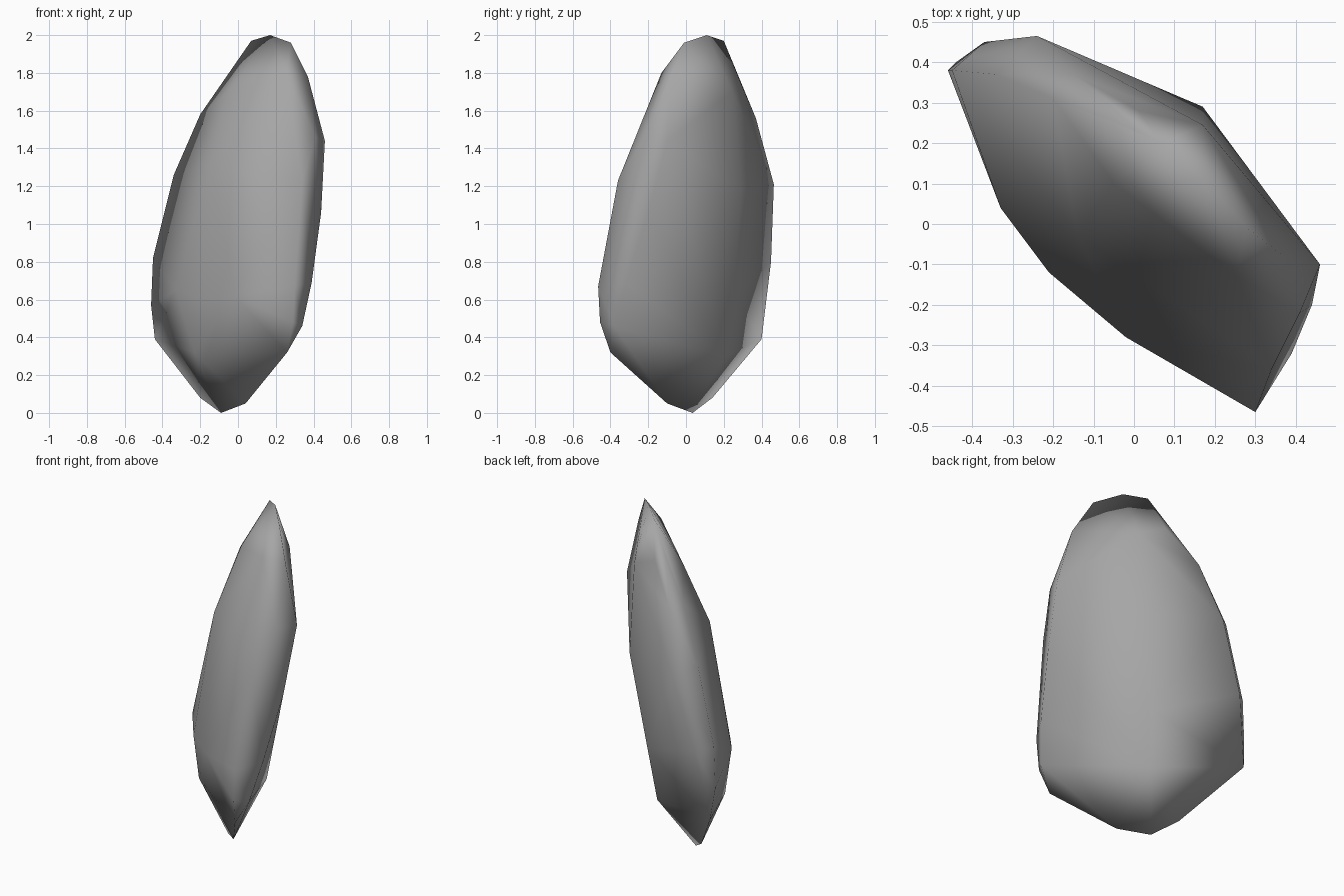
import bpy
import bmesh

cube = bpy.data.objects.get("Cube")
if cube:
    bpy.data.objects.remove(cube, do_unlink=True)

# Plain grey stone
stone = bpy.data.materials.new("grey_stone")
stone.use_nodes = True
grey = (0.38, 0.38, 0.38, 1)
stone.diffuse_color = grey
bsdf = stone.node_tree.nodes["Principled BSDF"]
bsdf.inputs["Base Color"].default_value = grey
bsdf.inputs["Roughness"].default_value = 0.9

# Narrow rim, from the tip down each side to the foot
rim_left = [(.17, .11, 2), (.07, .2, 1.97), (-.04, .25, 1.81), (.01, .28, 1.77),
            (-.2, .31, 1.58), (-.15, .37, 1.56), (-.34, .37, 1.26),
            (-.24, .465, 1.21), (-.45, .38, .82), (-.37, .45, .8),
            (-.46, .38, .57), (-.44, .4, .39), (-.2, .14, .08)]
rim_right = [(.28, -.01, 1.96), (.37, -.08, 1.78), (.46, -.1, 1.44),
             (.41, -.22, 1.46), (.34, -.36, 1.23), (.44, -.2, 1.06),
             (.39, -.32, .69), (.3, -.465, .67), (.29, -.455, .48),
             (.34, -.38, .46), (.26, -.4, .32), (.04, -.1, .05), (-.09, .035, 0)]
# Broad faces: shallow bulges on either side of the blade
front_bulge = [(.255, -.13, 1.8), (-.05, .1, 1.7), (-.06, .03, 1.55),
               (-.14, -.025, 1.33), (-.33, .04, .65), (-.21, -.12, .61),
               (-.02, -.28, .62), (-.23, -.04, .32)]
back_bulge = [(.17, .245, 1.7), (.17, .29, 1.18), (.08, .25, .62), (.05, .2, .3)]

# Wrap the key points in one faceted skin
bm = bmesh.new()
for group in (rim_left, rim_right, front_bulge, back_bulge):
    for point in group:
        bm.verts.new(point)
bmesh.ops.convex_hull(bm, input=bm.verts)
loose = [v for v in bm.verts if not v.link_faces]
bmesh.ops.delete(bm, geom=loose, context='VERTS')
bmesh.ops.recalc_face_normals(bm, faces=bm.faces)
mesh = bpy.data.meshes.new("stone_blade")
bm.to_mesh(mesh)
bm.free()
mesh.materials.append(stone)

# Soft shading over the low facets
blade = bpy.data.objects.new("stone_blade", mesh)
bpy.context.collection.objects.link(blade)
for polygon in mesh.polygons:
    polygon.use_smooth = True
